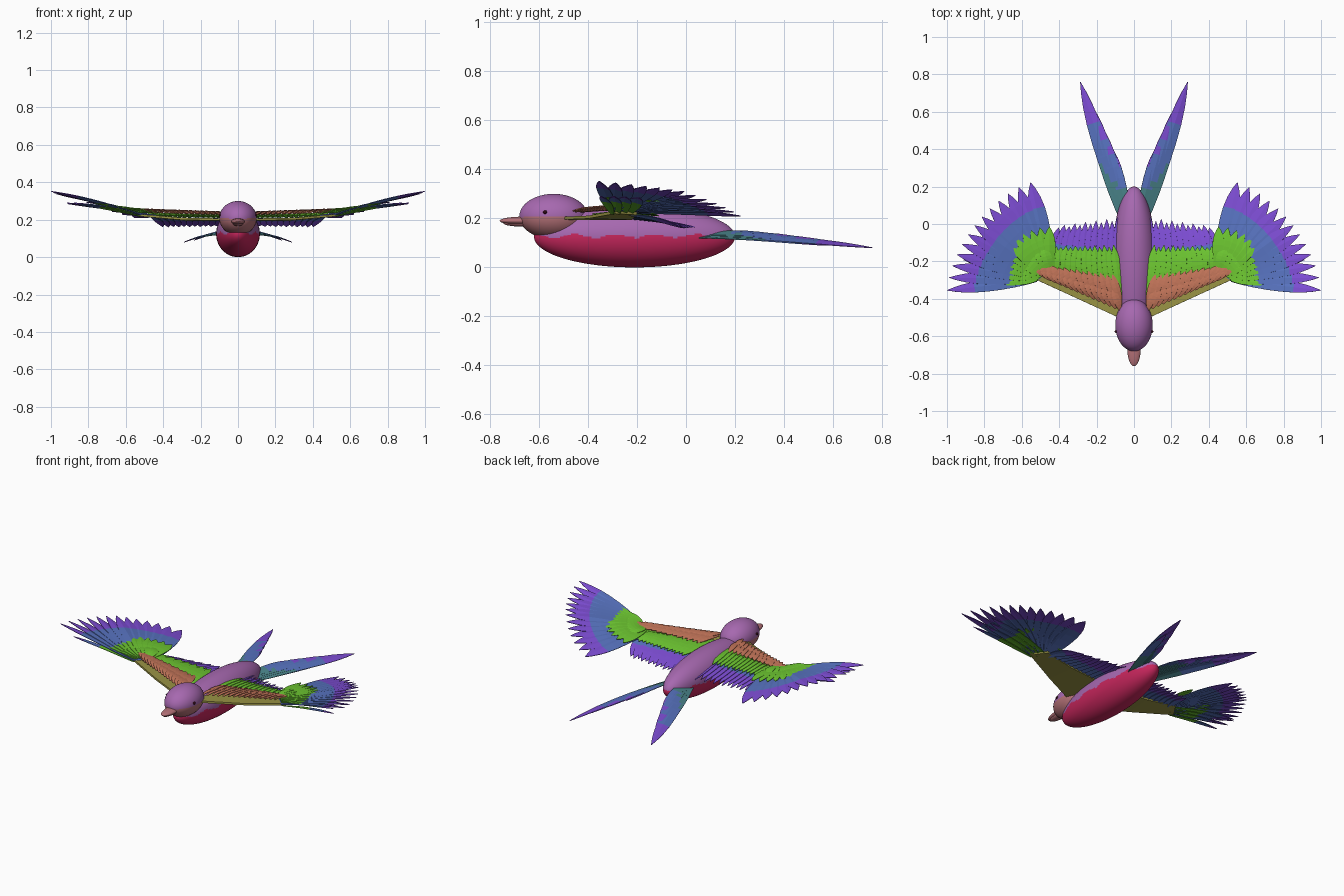
import bpy, bmesh, math
from mathutils import Vector

cube = bpy.data.objects.get("Cube")
if cube:
    bpy.data.objects.remove(cube, do_unlink=True)


def make_material(name, rgb):
    linear = [(c / 255) ** 2.2 for c in rgb] + [1]
    m = bpy.data.materials.new(name)
    m.use_nodes = True
    m.diffuse_color = linear
    m.node_tree.nodes["Principled BSDF"].inputs["Base Color"].default_value = linear
    return m


PURPLE = make_material("soft purple", (165, 104, 174))
CRIMSON = make_material("crimson", (196, 42, 92))
ROSE = make_material("rose brown", (178, 112, 118))
BLACK = make_material("eye dark", (50, 15, 25))
OLIVE = make_material("olive", (152, 146, 70))
RUST = make_material("rust brown", (190, 114, 88))
GREEN = make_material("leaf green", (108, 196, 52))
BLUE = make_material("feather blue", (88, 114, 190))
VIOLET = make_material("violet", (124, 78, 210))
TEAL = make_material("teal", (76, 132, 138))


def ellipsoid(name, centre, radii, mats, rule=None, segments=48, rings=32):
    """Smooth ellipsoid lying along y, faces coloured by a rule on position."""
    bm = bmesh.new()
    bmesh.ops.create_uvsphere(bm, u_segments=segments, v_segments=rings, radius=1)
    for v in bm.verts:
        x, y, z = v.co
        v.co = Vector((x * radii[0], z * radii[1], -y * radii[2])) + Vector(centre)
    for f in bm.faces:
        f.smooth = True
        if rule:
            f.material_index = rule(f.calc_center_median())
    return finish(name, bm, mats)


def finish(name, bm, mats, mirror=False, thickness=0):
    mesh = bpy.data.meshes.new(name)
    bm.to_mesh(mesh)
    bm.free()
    for m in mats:
        mesh.materials.append(m)
    ob = bpy.data.objects.new(name, mesh)
    bpy.context.collection.objects.link(ob)
    if thickness:
        s = ob.modifiers.new("thickness", "SOLIDIFY")
        s.thickness = thickness
        s.offset = 0
    if mirror:
        ob.modifiers.new("both sides", "MIRROR")
    return ob


# Outline of every feather: (fraction of length, fraction of half width)
OUTLINE = [(0, .3), (.12, .6), (.28, .85), (.42, .97), (.56, 1),
           (.7, .92), (.82, .7), (.92, .38), (1, .02)]


def feather(bm, base, tip, half, limits, roll=.2, bow=.0):
    """Lance-shaped blade with a raised quill; limits are colour changes along it."""
    base, tip = Vector(base), Vector(tip)
    along = tip - base
    side = along.cross(Vector((0, 0, 1))).normalized()
    up = side.cross(along).normalized()
    side = side * math.cos(roll) + up * math.sin(roll)
    rows = []
    for t, w in OUTLINE:
        mid = base + along * t + up * bow * math.sin(math.pi * t)
        rows.append([bm.verts.new(mid - side * half * w),
                     bm.verts.new(mid + up * .1 * half * w),
                     bm.verts.new(mid + side * half * w)])
    for i in range(len(rows) - 1):
        t = (OUTLINE[i][0] + OUTLINE[i + 1][0]) / 2
        for j in range(2):
            f = bm.faces.new((rows[i][j], rows[i][j + 1], rows[i + 1][j + 1], rows[i + 1][j]))
            f.material_index = sum(t > limit for limit in limits)


def feather_row(name, count, base_ends, tip_ends, half, mats, limits=(), bow=.01):
    """Feathers spread evenly between an inner and an outer feather."""
    bm = bmesh.new()
    for i in range(count):
        t = i / (count - 1)
        base = Vector(base_ends[0]).lerp(Vector(base_ends[1]), t)
        tip = Vector(tip_ends[0]).lerp(Vector(tip_ends[1]), t)
        tip = base + (tip - base) * (1 - .04 * (i % 2))
        feather(bm, base, tip, half, limits, bow=bow)
    finish(name, bm, mats, mirror=True, thickness=.003)


def feather_fan(name, count, angles, radius, heights, half, mats, limits=(), lift=0):
    """Feathers fanned around the wrist, heights given for start, middle and end."""
    bm = bmesh.new()
    low, mid, high = heights
    for i in range(count):
        t = i / (count - 1)
        a = math.radians(angles[0] + (angles[1] - angles[0]) * t)
        r = radius * (1 - .12 * math.sin(math.pi * t))
        z = low + (mid - low) * 2 * t if t < .5 else mid + (high - mid) * (2 * t - 1)
        base = Vector((.52 - .07 * t, -.3 + .06 * t, .225 + lift))
        tip = Vector((.5 + r * math.cos(a), -.28 + r * math.sin(a), z))
        feather(bm, base, tip, half * (.75 + .45 * t), limits, bow=.008)
    finish(name, bm, mats, mirror=True, thickness=.003)


# Body with crimson belly, head with rose cheeks, beak and eyes
ellipsoid("body", (0, -.21, .125), (.117, .41, .125), [PURPLE, CRIMSON],
          lambda c: int(c.z < .128 + .008 * math.sin(c.y * 38)), 96, 64)
ellipsoid("head", (0, -.54, .208), (.1, .14, .092), [PURPLE, ROSE],
          lambda c: int(c.z < .205))
ellipsoid("upper_beak", (0, -.665, .19), (.036, .095, .017), [ROSE])
ellipsoid("lower_beak", (0, -.66, .18), (.028, .085, .014), [ROSE])
for label, sx in (("left_eye", 1), ("right_eye", -1)):
    ellipsoid(label, (sx * .095, -.575, .225), (.009, .008, .008), [BLACK], None, 16, 8)

# Wing skin: thin tapered sheet from shoulder to wrist
bm = bmesh.new()
front = [(.05, -.515, .2), (.3, -.4, .205), (.54, -.29, .225)]
back = [(.05, -.24, .2), (.28, -.22, .2), (.48, -.2, .22)]
fv = [bm.verts.new(p) for p in front]
bv = [bm.verts.new(p) for p in back]
for i in range(2):
    bm.faces.new((fv[i], fv[i + 1], bv[i + 1], bv[i]))
finish("wing_skin", bm, [OLIVE], mirror=True, thickness=.012)

# Flight feathers
feather_row("secondary_feathers", 12, [(.07, -.36, .205), (.46, -.24, .215)],
            [(.09, .035, .165), (.4, -.01, .16)], .028, [BLUE, VIOLET], [.62])
feather_fan("primary_feathers", 13, (-8.5, 84), .505, (.352, .31, .21), .042,
            [BLUE, VIOLET], [.66])
feather_fan("lower_primary_feathers", 4, (-9, 12), .42, (.29, .29, .285), .03,
            [GREEN, BLUE, VIOLET], [.6, .8], lift=-.008)

# Covering feathers, overlapping toward the leading edge
feather_row("green_coverts", 14, [(.07, -.38, .216), (.47, -.25, .226)],
            [(.11, -.11, .21), (.44, -.12, .215)], .024, [GREEN])
feather_fan("green_wrist_coverts", 11, (-8, 100), .27, (.285, .27, .235), .027,
            [GREEN], lift=.012)
feather_fan("small_wrist_coverts", 8, (-12, 95), .16, (.26, .255, .245), .024,
            [GREEN], lift=.02)
feather_row("long_rust_coverts", 14, [(.07, -.43, .226), (.46, -.29, .236)],
            [(.115, -.27, .228), (.54, -.21, .25)], .021, [RUST])
feather_row("short_rust_coverts", 14, [(.07, -.465, .226), (.44, -.3, .236)],
            [(.115, -.345, .236), (.5, -.24, .252)], .019, [RUST])

# Forked tail: long outer feather with shorter ones stepped inside it
bm = bmesh.new()
tips = [(.287, .76, .08), (.223, .63, .098), (.172, .52, .112), (.125, .42, .122)]
for i, tip in enumerate(tips):
    feather(bm, (.055 - .01 * i, .02, .128 + .003 * i), tip, .04 - .003 * i,
            [.38, .66], roll=-.25, bow=.012)
feather(bm, (.065, .02, .124), (.235, .57, .09), .03, [.42, .8], roll=-.25, bow=.01)
finish("tail_feathers", bm, [TEAL, BLUE, VIOLET], mirror=True, thickness=.003)
